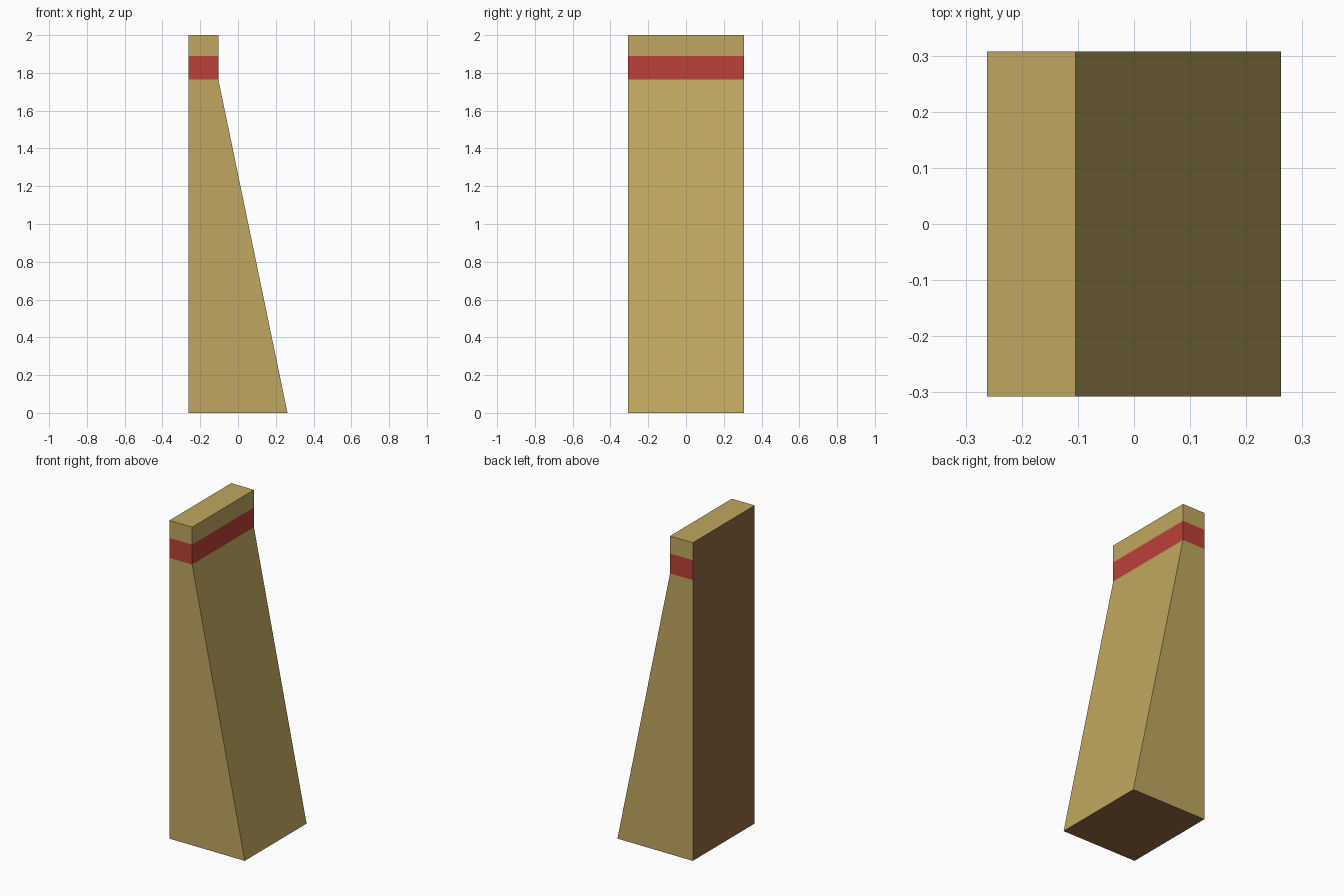
import bpy, bmesh

if "Cube" in bpy.data.objects:
    bpy.data.objects.remove(bpy.data.objects["Cube"])

LEFT, HALF_DEPTH = -0.262, 0.307
# right edge of the profile at each height
LEVELS = [(0.262, 0.0), (-0.104, 1.765), (-0.104, 1.89), (-0.104, 2.0)]
GOLD, RED, BROWN = 0, 1, 2


def material(name, rgb):
    mat = bpy.data.materials.new(name)
    mat.diffuse_color = (*rgb, 1)
    mat.use_nodes = True
    mat.node_tree.nodes["Principled BSDF"].inputs["Base Color"].default_value = mat.diffuse_color
    return mat


bm = bmesh.new()
# one rectangular ring per level
rings = [[bm.verts.new((x, y, z)) for x, y in (
    (LEFT, -HALF_DEPTH), (right, -HALF_DEPTH), (right, HALF_DEPTH), (LEFT, HALF_DEPTH))]
    for right, z in LEVELS]

# walls: tapered body, red band, cap; the left wall is plain brown
for level, (low, high) in enumerate(zip(rings, rings[1:])):
    for i in range(4):
        j = (i + 1) % 4
        face = bm.faces.new((low[i], low[j], high[j], high[i]))
        face.material_index = BROWN if i == 3 else RED if level == 1 else GOLD

# underside and top
bm.faces.new(rings[0][::-1]).material_index = BROWN
bm.faces.new(rings[-1]).material_index = GOLD

mesh = bpy.data.meshes.new("tapered_block")
bm.to_mesh(mesh)
bm.free()
for name, rgb in (("gold", (0.53, 0.39, 0.115)),
                  ("red", (0.50, 0.052, 0.040)),
                  ("brown", (0.29, 0.145, 0.055))):
    mesh.materials.append(material(name, rgb))
block = bpy.data.objects.new("tapered_block", mesh)
bpy.context.collection.objects.link(block)
